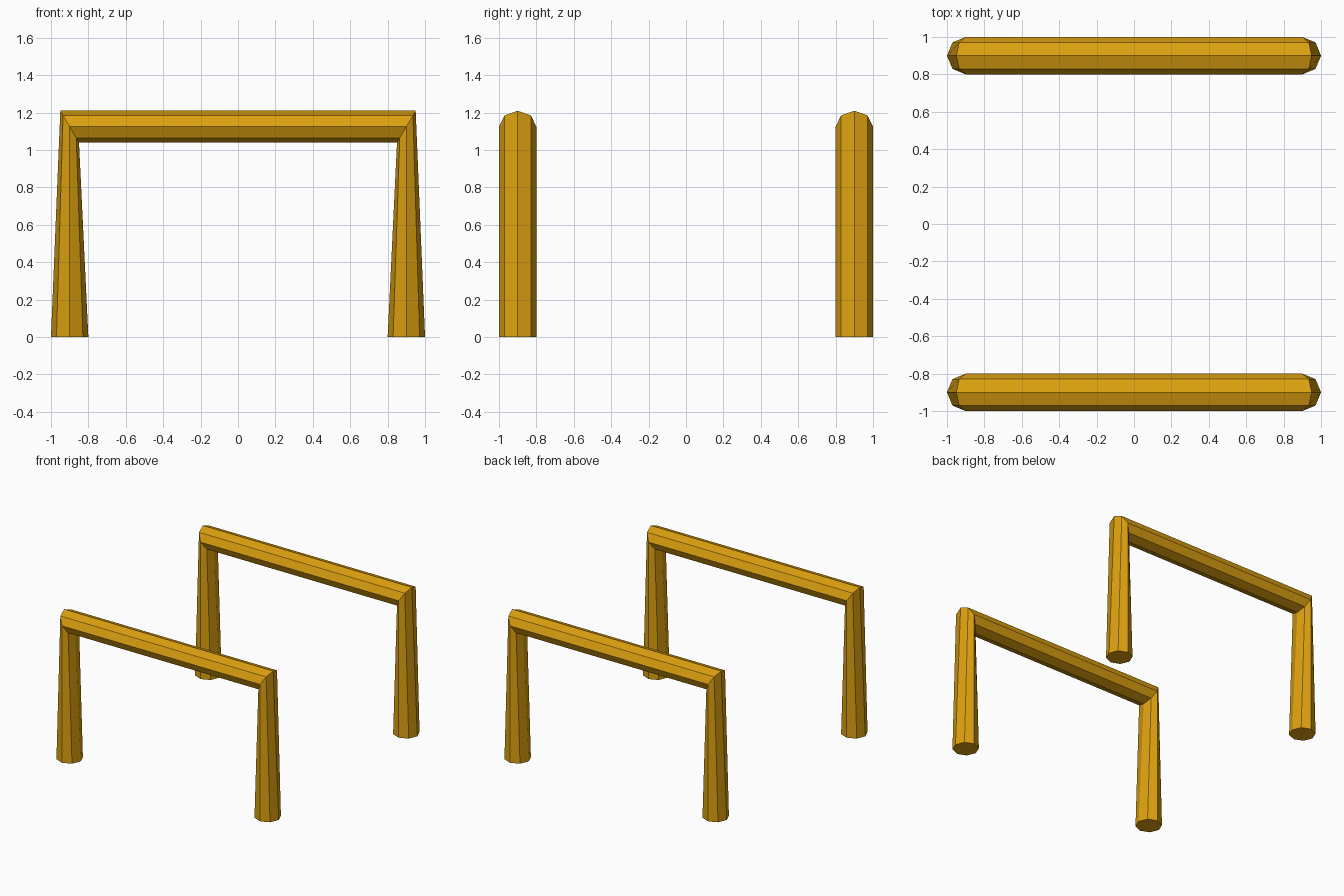
import bpy
import bmesh
from math import sin, cos, tau

SIDES = 8
LEG_X, FRAME_Y, RADIUS = 0.9, 0.9, 0.1
BAR_Z, MITRE_X, MITRE_Z = 1.125, 0.05, 0.085

default = bpy.data.objects.get("Cube")
if default:
    bpy.data.objects.remove(default, do_unlink=True)

gold = bpy.data.materials.new("golden_yellow")
gold.use_nodes = True
colour = (0.72, 0.355, 0.005, 1)
gold.diffuse_color = colour
gold.node_tree.nodes["Principled BSDF"].inputs["Base Color"].default_value = colour


def add_ring(bm, side, y, z, rx, rz):
    """Octagon around a leg axis; rz tilts it into a mitre."""
    ring = []
    for i in range(SIDES):
        a = tau * i / SIDES
        x = side * (LEG_X + rx * cos(a))
        ring.append(bm.verts.new((x, y + RADIUS * sin(a), z + rz * cos(a))))
    return ring


def make_frame(name, y):
    bm = bmesh.new()
    # Foot and mitre on one side, then mitre and foot on the other
    rings = [
        add_ring(bm, -1, y, 0, RADIUS, 0),
        add_ring(bm, -1, y, BAR_Z, MITRE_X, MITRE_Z),
        add_ring(bm, 1, y, BAR_Z, MITRE_X, MITRE_Z),
        add_ring(bm, 1, y, 0, RADIUS, 0),
    ]
    # Tapered leg, crossbar, tapered leg
    for a, b in zip(rings, rings[1:]):
        for i in range(SIDES):
            j = (i + 1) % SIDES
            bm.faces.new((a[i], a[j], b[j], b[i]))
    # Closed feet
    bm.faces.new(rings[0])
    bm.faces.new(rings[-1])
    bmesh.ops.recalc_face_normals(bm, faces=bm.faces)

    mesh = bpy.data.meshes.new(name)
    bm.to_mesh(mesh)
    bm.free()
    mesh.materials.append(gold)
    bpy.context.collection.objects.link(bpy.data.objects.new(name, mesh))


make_frame("front_leg_frame", -FRAME_Y)
make_frame("back_leg_frame", FRAME_Y)
